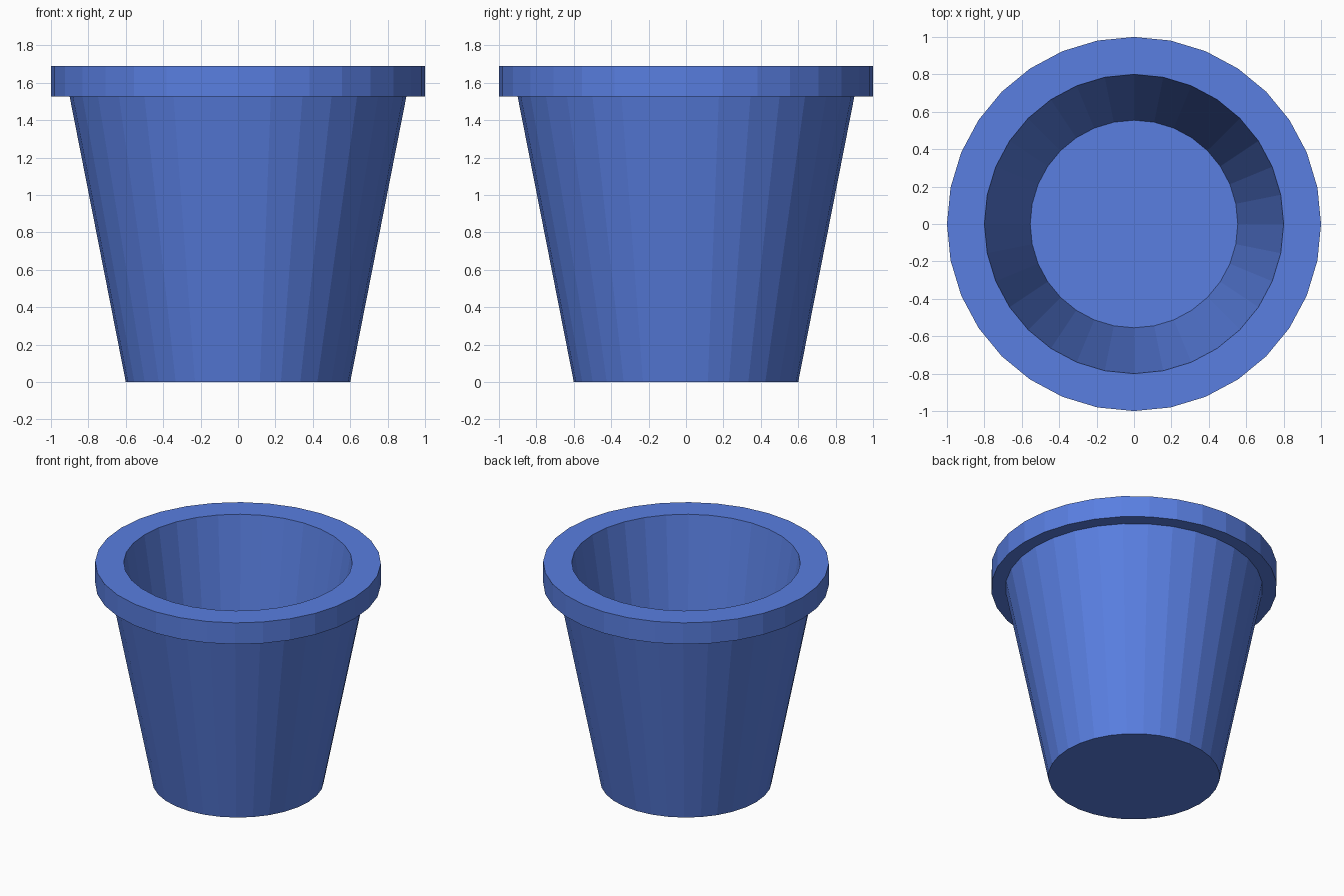
import bpy, bmesh
from math import cos, sin, tau

if "Cube" in bpy.data.objects:
    bpy.data.objects.remove(bpy.data.objects["Cube"])

SIDES = 32

# Pot profile (radius, height): base, outer wall, rim lip, inner wall, floor
PROFILE = [(0.60, 0.0), (0.90, 1.525), (1.0, 1.525),
           (1.0, 1.69), (0.80, 1.69), (0.555, 0.12)]


def lathe(name, profile, sides):
    """Revolve an open profile around z and cap both of its ends."""
    bm = bmesh.new()
    rings = [[bm.verts.new((r * cos(tau * i / sides), r * sin(tau * i / sides), z))
              for i in range(sides)] for r, z in profile]
    for a, b in zip(rings, rings[1:]):
        for i in range(sides):
            j = (i + 1) % sides
            bm.faces.new((a[i], a[j], b[j], b[i]))
    bm.faces.new(rings[0][::-1])
    bm.faces.new(rings[-1])
    bmesh.ops.recalc_face_normals(bm, faces=bm.faces)
    mesh = bpy.data.meshes.new(name)
    bm.to_mesh(mesh)
    bm.free()
    obj = bpy.data.objects.new(name, mesh)
    bpy.context.collection.objects.link(obj)
    return obj


# Flat-shaded blue flower pot
pot = lathe("flower_pot", PROFILE, SIDES)
blue = bpy.data.materials.new("blue")
blue.diffuse_color = (0.10, 0.21, 0.75, 1.0)
blue.use_nodes = True
blue.node_tree.nodes["Principled BSDF"].inputs["Base Color"].default_value = blue.diffuse_color
pot.data.materials.append(blue)
